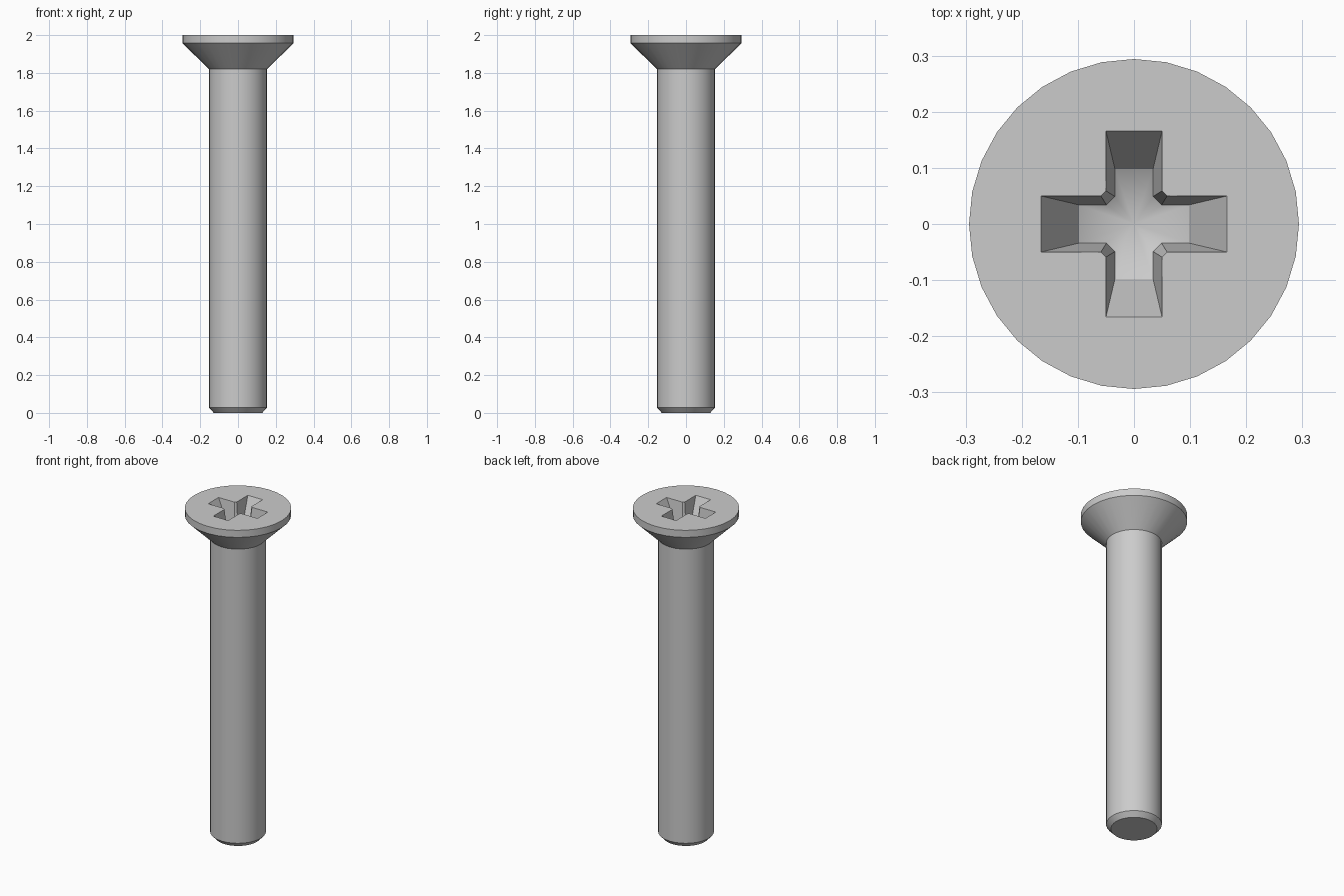
import bpy, bmesh, math
from mathutils import Matrix, Vector

if "Cube" in bpy.data.objects:
    bpy.data.objects.remove(bpy.data.objects["Cube"])

SIDES = 32
TOP = 2.0

steel = bpy.data.materials.new("steel_grey")
steel.use_nodes = True
colour = (0.6, 0.6, 0.6, 1)
steel.diffuse_color = colour
steel.node_tree.nodes["Principled BSDF"].inputs["Base Color"].default_value = colour


def make_object(name, bm):
    bmesh.ops.recalc_face_normals(bm, faces=bm.faces)
    mesh = bpy.data.meshes.new(name)
    bm.to_mesh(mesh)
    bm.free()
    mesh.materials.append(steel)
    obj = bpy.data.objects.new(name, mesh)
    bpy.context.collection.objects.link(obj)
    return obj


def bridge(bm, a, b):
    n = len(a)
    for i in range(n):
        j = (i + 1) % n
        bm.faces.new((a[i], a[j], b[j], b[i]))


# Screw body: chamfered tip, shaft, countersunk cone and rim
profile = [(0.128, 0), (0.154, 0.028), (0.154, 1.82), (0.294, 1.957), (0.294, TOP)]
bm = bmesh.new()
rings = []
for radius, z in profile:
    angles = [2 * math.pi * i / SIDES for i in range(SIDES)]
    rings.append([bm.verts.new((radius * math.cos(a), radius * math.sin(a), z))
                  for a in angles])
for lower, upper in zip(rings, rings[1:]):
    bridge(bm, lower, upper)
bm.faces.new(rings[0])
bm.faces.new(rings[-1])
screw = make_object("countersunk_screw", bm)


# Cross recess cutter: tapered arms, chamfered inner corners, conical floor
def cross_outline(length, width, corner):
    quarter = [(length, -width), (length, width), (corner, width), (width, corner)]
    return [Matrix.Rotation(k * math.pi / 2, 3, 'Z') @ Vector((x, y, 0))
            for k in range(4) for x, y in quarter]


tip_z = TOP - 0.188
bm = bmesh.new()
mouth, floor = [], []
for top, low in zip(cross_outline(0.166, 0.05, 0.059),
                    cross_outline(0.098, 0.034, 0.049)):
    low.z = tip_z + low.length * math.tan(math.radians(28))
    top.z = TOP
    # carry each wall a little above the head so the cut is clean
    top += (top - low) * (0.02 / (top.z - low.z))
    mouth.append(bm.verts.new(top))
    floor.append(bm.verts.new(low))
bridge(bm, floor, mouth)
bm.faces.new(mouth)
tip = bm.verts.new((0, 0, tip_z))
for i, vert in enumerate(floor):
    bm.faces.new((vert, floor[(i + 1) % len(floor)], tip))
cutter = make_object("recess_cutter", bm)
cutter.hide_render = True

# Cut the recess, then discard the cutter
cut = screw.modifiers.new("cross_recess", 'BOOLEAN')
cut.operation = 'DIFFERENCE'
cut.solver = 'EXACT'
cut.object = cutter
bpy.ops.object.select_all(action='DESELECT')
screw.select_set(True)
bpy.context.view_layer.objects.active = screw
bpy.ops.object.modifier_apply(modifier=cut.name)
bpy.data.objects.remove(cutter)
bpy.ops.object.shade_smooth_by_angle(angle=math.radians(30))
